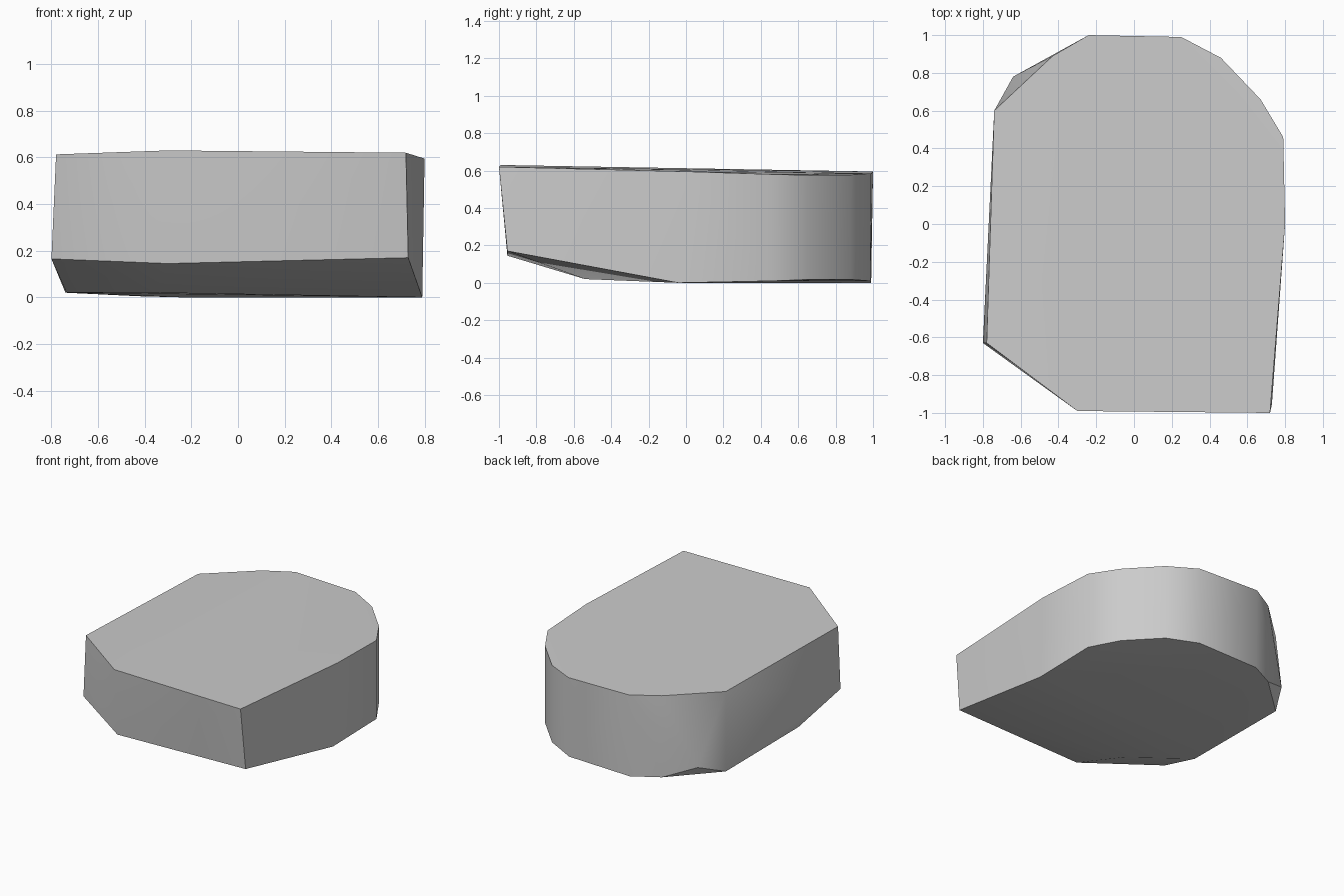
import bpy
import bmesh
import math

default_cube = bpy.data.objects.get("Cube")
if default_cube:
    bpy.data.objects.remove(default_cube, do_unlink=True)


def make_material(name, colour):
    material = bpy.data.materials.new(name)
    material.use_nodes = True
    material.diffuse_color = colour
    shader = material.node_tree.nodes["Principled BSDF"]
    shader.inputs["Base Color"].default_value = colour
    return material


def convex_block(name, corners, material, smooth_angle):
    """Wrap a convex solid around its corner points."""
    bm = bmesh.new()
    for corner in corners:
        bm.verts.new(corner)
    hull = bmesh.ops.convex_hull(bm, input=bm.verts[:])
    unused = {v for v in hull["geom_interior"] + hull["geom_unused"]
              if isinstance(v, bmesh.types.BMVert)}
    bmesh.ops.delete(bm, geom=list(unused), context="VERTS")
    bmesh.ops.recalc_face_normals(bm, faces=bm.faces[:])
    mesh = bpy.data.meshes.new(name)
    bm.to_mesh(mesh)
    bm.free()
    mesh.materials.append(material)
    block = bpy.data.objects.new(name, mesh)
    bpy.context.collection.objects.link(block)
    bpy.ops.object.select_all(action="DESELECT")
    block.select_set(True)
    bpy.context.view_layer.objects.active = block
    bpy.ops.object.shade_smooth_by_angle(angle=smooth_angle)
    return block


# Gently tilted top outline, rounded at the back
top_rim = [
    (-.3, -.99, .63), (.72, -1, .62), (.8, 0, .595), (.79, .46, .58),
    (.67, .66, .575), (.46, .88, .577), (.25, .99, .585), (-.24, 1, .595),
    (-.43, .89, .597), (-.74, .6, .6), (-.78, -.63, .613),
]

# Raised lower edge of the front wall, above the chamfer
front_lip = [(-.8, -.63, .165), (-.3, -.955, .145), (.73, -.955, .17)]

# Flat underside, with a clipped corner at the back
underside = [
    (-.35, -.54, .02), (.79, -.04, 0), (.79, .46, .01), (.67, .66, .018),
    (.46, .88, .018), (.25, .985, .01), (-.24, .99, 0), (-.43, .89, .005),
    (-.64, .78, .09), (-.74, .6, .02), (-.735, -.24, .02),
]

stone_grey = make_material("stone_grey", (.6, .6, .6, 1))
convex_block("stone_block", top_rim + front_lip + underside, stone_grey,
             math.radians(38))
